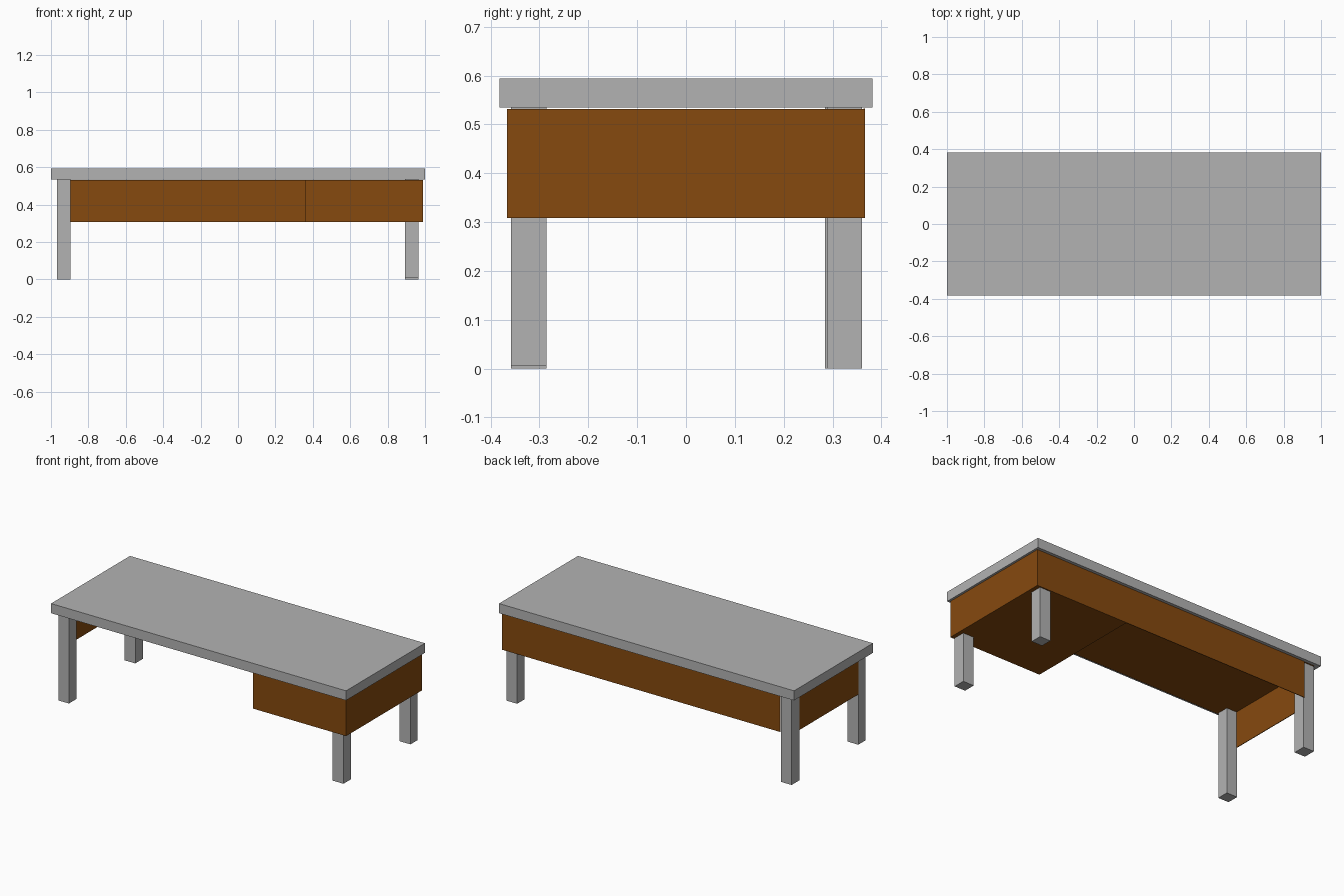
import bpy

if "Cube" in bpy.data.objects:
    bpy.data.objects.remove(bpy.data.objects["Cube"])


def material(name, color):
    m = bpy.data.materials.new(name)
    m.diffuse_color = (*color, 1.0)
    m.use_nodes = True
    m.node_tree.nodes["Principled BSDF"].inputs["Base Color"].default_value = m.diffuse_color
    return m


grey = material("light_grey", (0.45, 0.45, 0.45))
brown = material("wood_brown", (0.238, 0.067, 0.0045))


def box(name, x, y, z, mat):
    """Box spanning the (min, max) ranges given for each axis."""
    bpy.ops.mesh.primitive_cube_add(size=1)
    ob = bpy.context.object
    ob.name = name
    ob.location = [(a + b) / 2 for a, b in (x, y, z)]
    ob.scale = [b - a for a, b in (x, y, z)]
    bpy.ops.object.transform_apply(location=True, rotation=False, scale=True)
    ob.data.materials.append(mat)
    return ob


# Desk top
box("desk_top", (-1.0, 1.0), (-0.382, 0.382), (0.535, 0.594), grey)

# Legs; the right pair is slightly shorter
for side, x, foot in (("left", (-0.968, -0.896), 0.0), ("right", (0.893, 0.966), 0.006)):
    box("front_leg_" + side, x, (-0.358, -0.286), (foot, 0.535), grey)
    y = (0.285, 0.36) if side == "left" else (0.29, 0.36)
    box("back_leg_" + side, x, y, (0.0, 0.535), grey)

# Drawer cabinet on the right
box("drawer_cabinet", (0.36, 0.99), (-0.367, 0.367), (0.308, 0.532), brown)

# Thin panels: back, left end between the legs, and lining below the top
box("back_panel", (-0.896, 0.36), (0.363, 0.367), (0.308, 0.532), brown)
box("left_panel", (-0.968, -0.964), (-0.286, 0.285), (0.308, 0.532), brown)
box("top_lining", (-0.966, 0.36), (-0.367, 0.365), (0.530, 0.532), brown)
